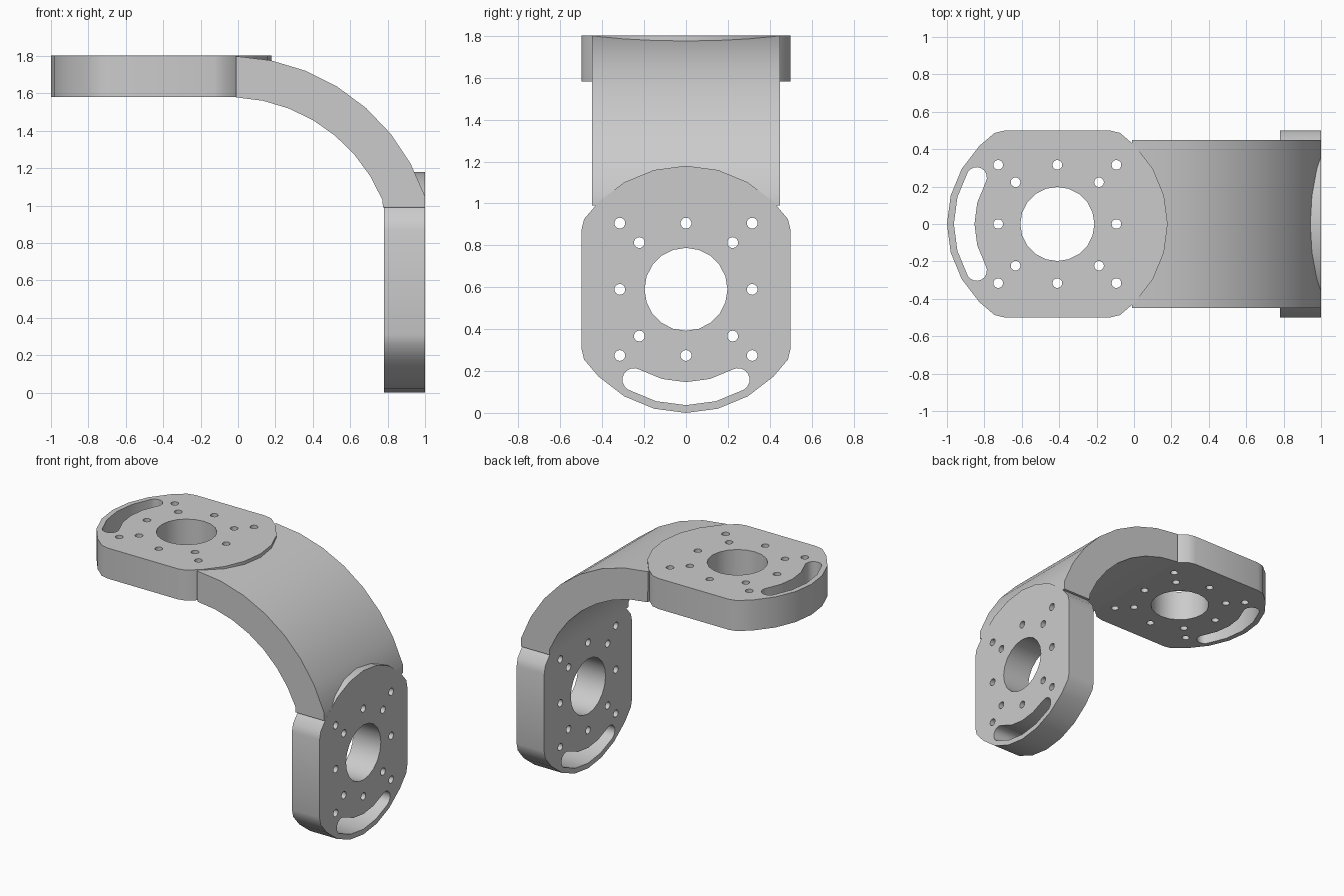
import bpy, bmesh
from math import sin, cos, radians, pi

cube = bpy.data.objects.get("Cube")
if cube:
    bpy.data.objects.remove(cube, do_unlink=True)

grey = bpy.data.materials.new("plain_grey")
grey.use_nodes = True
colour = (0.6, 0.6, 0.6, 1)
grey.diffuse_color = colour
grey.node_tree.nodes["Principled BSDF"].inputs["Base Color"].default_value = colour

THICK = 0.22
HALF_WIDTH = 0.45


def finish(name, mesh):
    """Weld, fix normals, colour and shade a part."""
    bm = bmesh.new()
    bm.from_mesh(mesh)
    bmesh.ops.remove_doubles(bm, verts=bm.verts, dist=0.0005)
    bmesh.ops.recalc_face_normals(bm, faces=bm.faces)
    bm.to_mesh(mesh)
    bm.free()
    mesh.materials.clear()
    mesh.materials.append(grey)
    obj = bpy.data.objects.new(name, mesh)
    bpy.context.collection.objects.link(obj)
    bpy.ops.object.select_all(action='DESELECT')
    obj.select_set(True)
    bpy.context.view_layer.objects.active = obj
    bpy.ops.object.shade_smooth_by_angle(angle=radians(30))
    return obj


def arc(cx, cy, r, start, end, steps):
    angles = [radians(start + (end - start) * i / steps) for i in range(steps + 1)]
    return [(cx + r * cos(a), cy + r * sin(a)) for a in angles]


def circle(cx, cy, r, sides):
    return arc(cx, cy, r, 0, 360, sides)[:-1]


def plate_outline():
    """Disc with two flattened, softened sides."""
    end = arc(0, 0, 0.59, -45, 45, 6)
    corner = [(0.335, 0.487), (0.28, 0.5)]
    half = [(u, -v) for u, v in reversed(corner)] + end + corner
    return half + [(-u, -v) for u, v in half]


def slot_outline():
    """Curved slot with round ends, near the free end of the plate."""
    mid, r, sweep = 0.498, 0.055, 30
    lo, hi = 180 - sweep, 180 + sweep
    caps = [(mid * cos(radians(a)), mid * sin(radians(a))) for a in (lo, hi)]
    return (arc(0, 0, mid + r, lo, hi, 4)
            + arc(*caps[1], r, hi, hi + 180, 8)[1:-1]
            + arc(0, 0, mid - r, hi, lo, 4)
            + arc(*caps[0], r, lo - 180, lo, 8)[1:-1])


def make_plate(name, location, tilt):
    loops = [plate_outline(), slot_outline(), circle(0, 0, 0.198, 20)]
    # Bolt holes: a square ring of eight and an inner four
    grid = [(i, j) for i in (-1, 0, 1) for j in (-1, 0, 1) if i or j]
    loops += [circle(i * 0.316, j * 0.316, 0.026, 14) for i, j in grid]
    loops += [circle(i * 0.223, j * 0.223, 0.026, 14) for i, j in grid if i and j]
    curve = bpy.data.curves.new(name + "_outline", 'CURVE')
    curve.dimensions = '2D'
    curve.fill_mode = 'BOTH'
    curve.extrude = THICK / 2
    for loop in loops:
        spline = curve.splines.new('POLY')
        spline.points.add(len(loop) - 1)
        for point, (u, v) in zip(spline.points, loop):
            point.co = (u, v, 0, 1)
        spline.use_cyclic_u = True
    temp = bpy.data.objects.new(name + "_outline", curve)
    bpy.context.collection.objects.link(temp)
    graph = bpy.context.evaluated_depsgraph_get()
    mesh = bpy.data.meshes.new_from_object(temp.evaluated_get(graph))
    bpy.data.objects.remove(temp, do_unlink=True)
    bpy.data.curves.remove(curve)
    mesh.name = name
    obj = finish(name, mesh)
    obj.location = location
    obj.rotation_euler.y = tilt


# Flat mounting plates
make_plate("upper_plate", (-0.41, 0, 1.692), 0)
make_plate("side_plate", (0.89, 0, 0.59), -pi / 2)

# Curved arm joining the plates
outer = arc(-0.05, 0.69, 1.11, 88, 19, 7) + [(1.0, 0.99)]
inner = arc(-0.05, 0.69, 0.89, 87.4, 22.5, 7) + [(0.775, 0.99)]
bm = bmesh.new()
rows = []
for (xo, zo), (xi, zi) in zip(outer, inner):
    rows.append([bm.verts.new((x, y, z)) for x, z, y in
                 ((xo, zo, -HALF_WIDTH), (xo, zo, HALF_WIDTH),
                  (xi, zi, HALF_WIDTH), (xi, zi, -HALF_WIDTH))])
for a, b in zip(rows, rows[1:]):
    for k in range(4):
        n = (k + 1) % 4
        bm.faces.new((a[k], a[n], b[n], b[k]))
bm.faces.new(rows[0])
bm.faces.new(rows[-1])
arm = bpy.data.meshes.new("curved_arm")
bm.to_mesh(arm)
bm.free()
finish("curved_arm", arm)
